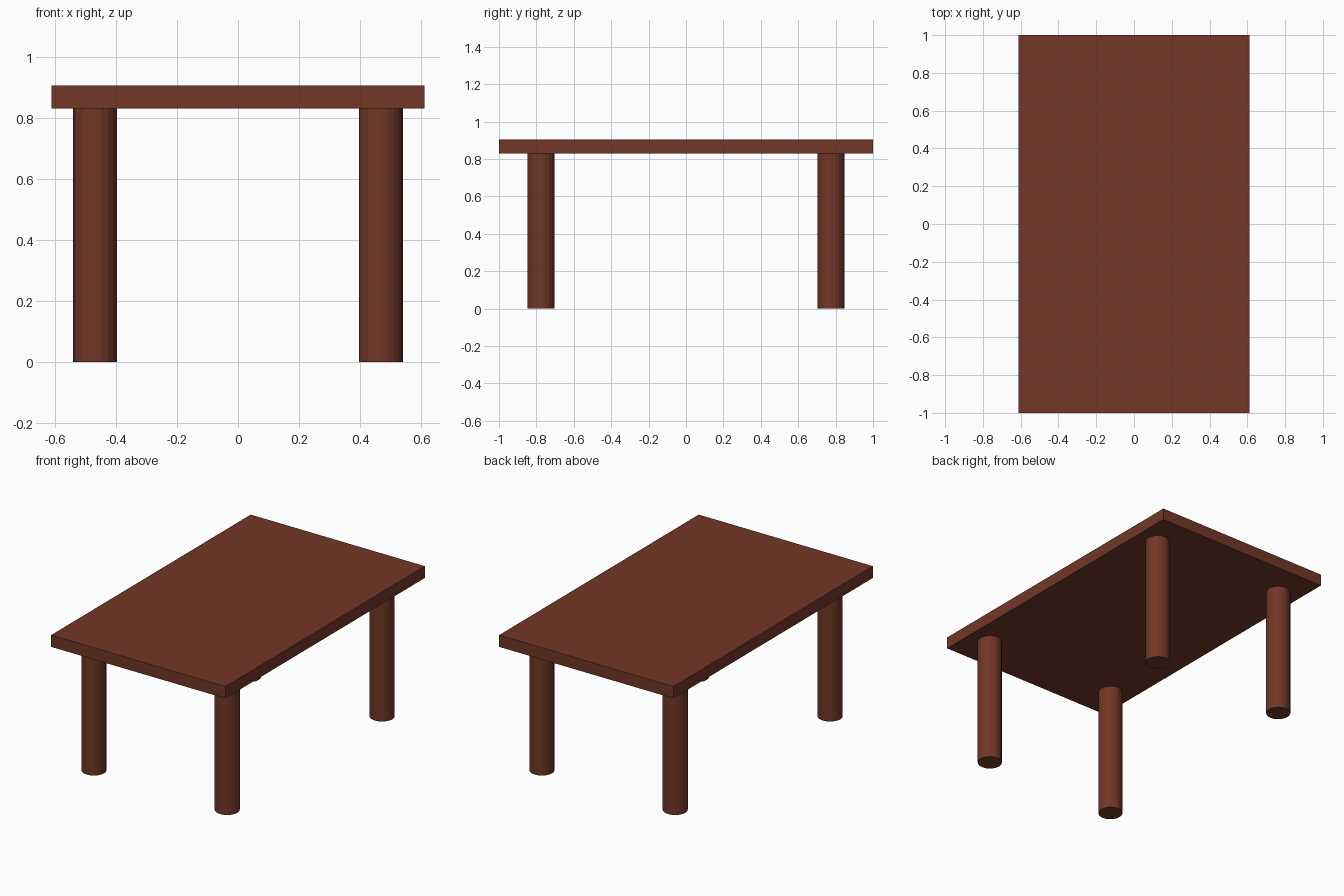
import bpy

if "Cube" in bpy.data.objects:
    bpy.data.objects.remove(bpy.data.objects["Cube"])

wood = bpy.data.materials.new("brown_wood")
wood.diffuse_color = (0.165, 0.038, 0.020, 1)
wood.use_nodes = True
wood.node_tree.nodes["Principled BSDF"].inputs["Base Color"].default_value = wood.diffuse_color

TOP_BOTTOM, TOP_HEIGHT = 0.83, 0.905
LEG_X, LEG_Y, LEG_RADIUS = 0.468, 0.776, 0.072


def finish(name):
    obj = bpy.context.object
    obj.name = name
    obj.data.materials.append(wood)
    return obj


# Flat rectangular slab
bpy.ops.mesh.primitive_cube_add(size=1, location=(0, 0, (TOP_BOTTOM + TOP_HEIGHT) / 2))
top = finish("table_top")
top.scale = (1.222, 2.0, TOP_HEIGHT - TOP_BOTTOM)
bpy.ops.object.transform_apply(location=False, rotation=False, scale=True)

# Four round legs, one near each corner
for y_name, sy in (("front", -1), ("back", 1)):
    for x_name, sx in (("left", -1), ("right", 1)):
        bpy.ops.mesh.primitive_cylinder_add(
            vertices=20, radius=LEG_RADIUS, depth=TOP_BOTTOM,
            location=(sx * LEG_X, sy * LEG_Y, TOP_BOTTOM / 2))
        finish(f"{y_name}_{x_name}_leg")
